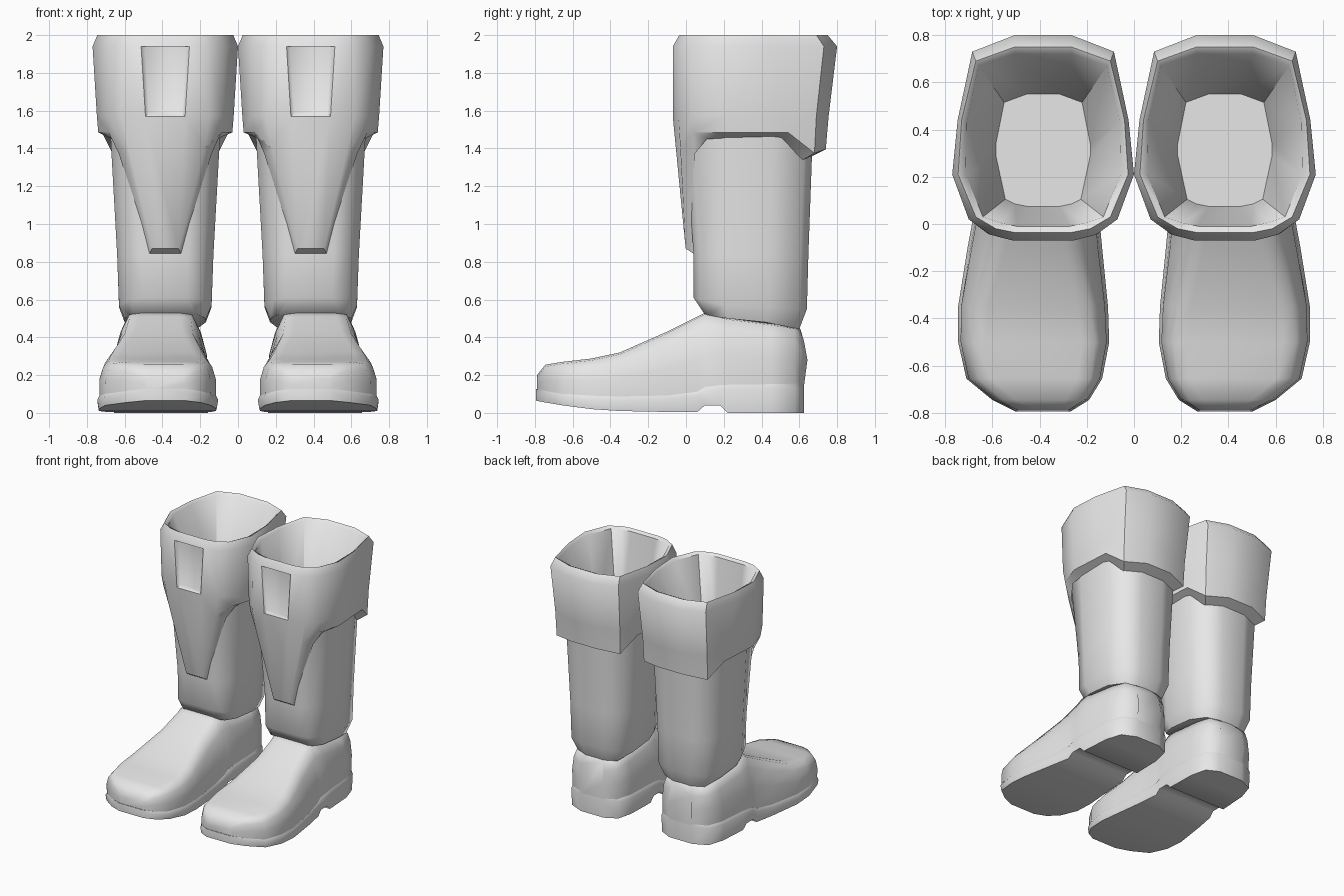
import bpy, bmesh, math

if "Cube" in bpy.data.objects:
    bpy.data.objects.remove(bpy.data.objects["Cube"])

CX = 0.385  # centre line of one boot; the other is mirrored

grey = bpy.data.materials.new("light_grey")
grey.diffuse_color = (0.8, 0.8, 0.8, 1)
grey.use_nodes = True
grey.node_tree.nodes["Principled BSDF"].inputs["Base Color"].default_value = grey.diffuse_color


def finish(bm, name, angle=35):
    bmesh.ops.recalc_face_normals(bm, faces=bm.faces)
    me = bpy.data.meshes.new(name)
    bm.to_mesh(me)
    bm.free()
    me.materials.append(grey)
    for p in me.polygons:
        p.use_smooth = True
    me.set_sharp_from_angle(angle=math.radians(angle))
    ob = bpy.data.objects.new(name, me)
    bpy.context.collection.objects.link(ob)
    mod = ob.modifiers.new("other_boot", 'MIRROR')
    mod.use_mirror_merge = False
    return ob


def loft(rings, start_cap=True, end_cap=True):
    """Skin closed rings of equal point count and cap the ends."""
    bm = bmesh.new()
    rows = [[bm.verts.new(p) for p in r] for r in rings]
    n = len(rows[0])
    grid = [[bm.faces.new((a[i], a[(i + 1) % n], b[(i + 1) % n], b[i]))
             for i in range(n)] for a, b in zip(rows, rows[1:])]
    if start_cap:
        bm.faces.new(rows[0])
    if end_cap:
        bm.faces.new(rows[-1])
    return bm, grid


def ring(half, zs):
    """Mirror half an outline (front to back) into a full ring."""
    if not isinstance(zs, (list, tuple)):
        zs = [zs] * len(half)
    pts = [(CX + x, y, z) for (x, y), z in zip(half, zs)]
    return pts + [(2 * CX - x, y, z) for x, y, z in reversed(pts)]


def shrink(half, k, cy=0.33):
    return [(x * k, cy + (y - cy) * k) for x, y in half]


# Cuff with the pointed front flap, bevelled lower edge, rolled rim and hollow inside
low = [(.07, -.002), (.208, -.03), (.3, .04), (.355, .21), (.335, .54), (.28, .68), (.11, .74)]
mid = [(.105, -.07), (.235, -.04), (.31, .03), (.362, .21), (.345, .5), (.285, .69), (.112, .755)]
top = [(.128, -.07), (.225, -.045), (.315, .02), (.385, .21), (.362, .44), (.3, .73), (.12, .80)]
rim = [(.125, -.035), (.2, -.02), (.285, .03), (.36, .21), (.345, .44), (.285, .69), (.12, .75)]
lip = [(.11, -.01), (.18, .005), (.255, .03), (.328, .21), (.325, .43), (.272, .67), (.12, .72)]
floor = [(.07, .075), (.12, .085), (.16, .105), (.2, .29), (.2, .34), (.165, .515), (.07, .55)]
z_low = [.87, 1.40, 1.485, 1.485, 1.485, 1.375, 1.395]
inner = shrink(low, .8)
inner[:3] = [(.085, .045), (.245, .045), (.28, .11)]
z_in = [.84, 1.37, 1.45, 1.455, 1.455, 1.335, 1.355]
bm, grid = loft([ring(inner, z_in), ring(low, z_low), ring(mid, 1.57), ring(top, 1.94),
                 ring(rim, 2), ring(lip, 1.985), ring(floor, 1.4)], start_cap=False)
bmesh.ops.recalc_face_normals(bm, faces=bm.faces)
# Shallow front recess (the face between the two front columns), fading out at its top
recess = grid[2][-1]
bmesh.ops.inset_region(bm, faces=[recess], thickness=.026, depth=-.02)
for v in recess.verts:
    if v.co.z > 1.7:
        v.co.z += .018
finish(bm, "boot_cuff", 50)

# Shaft, pinched in at the ankle and open at the top
ankle = [(.115, .04), (.195, .075), (.245, .2), (.245, .44), (.205, .6), (.09, .64)]
calf = [(.14, -.005), (.23, .025), (.292, .2), (.292, .46), (.235, .63), (.1, .672)]
ankle_low = [(.165, .10), (.185, .12), (.215, .22), (.215, .42), (.175, .565), (.08, .60)]
shin = [(.12, .04), (.2, .075), (.255, .2), (.255, .44), (.212, .605), (.092, .648)]
bm, _ = loft([ring(ankle_low, [.52, .515, .5, .48, .45, .445]),
              ring(ankle, [.61, .6, .57, .56, .55, .55]),
              ring(shin, .84), ring(calf, 1.5)], end_cap=False)
finish(bm, "boot_shaft", 60)

# Foot stations: y, inner x, outer x, sole bottom, sole top, crown height, shoulder inset
stations = [
    (-.795, .27, .50, .065, .115, .20, .01), (-.745, .19, .60, .055, .105, .255, .03),
    (-.655, .135, .71, .04, .09, .27, .035), (-.50, .105, .745, .02, .08, .288, .045),
    (-.35, .11, .745, .01, .075, .32, .06), (-.10, .135, .705, .005, .08, .43, .09),
    (.06, .15, .675, .005, .10, .51, .085), (.10, .15, .67, .04, .125, .53, .08),
    (.18, .15, .67, .04, .135, .515, .07), (.22, .15, .665, .0, .137, .505, .065),
    (.45, .155, .65, .0, .14, .475, .05), (.575, .185, .61, .0, .143, .455, .03),
    (.625, .28, .50, .0, .146, .445, .01),
]


def both(y, a, b, side):
    """Section across the foot from (inset, z) pairs up the side."""
    return ([(a + i, y, z) for i, z in side] +
            [(b - i, y, z) for i, z in reversed(side)])


sole, upper = [], []
for y, a, b, zb, zs, zt, s in stations:
    h = zt - zs
    sole.append(both(y, a, b, [(.008, zb), (0, zs - .01), (.012, zs + .012)]))
    upper.append(both(y, a, b, [(.012, zs), (.004 + s * .15, zs + .45 * h),
                                (s * .7, zs + .78 * h),
                                (s + .015, zt - .01), (s + .07, zt)]))
# Rounded heel bulges slightly past the sole; toe sits just behind the sole edge
upper[-1] = [(x, y + (.018 if .2 < z < .35 else -.02 if z > .4 else 0), z)
             for x, y, z in upper[-1]]
upper[0] = [(x, y + .006, z) for x, y, z in upper[0]]

bm, _ = loft(sole)
finish(bm, "boot_sole", 50)
bm, _ = loft(upper)
finish(bm, "boot_foot_upper", 60)
